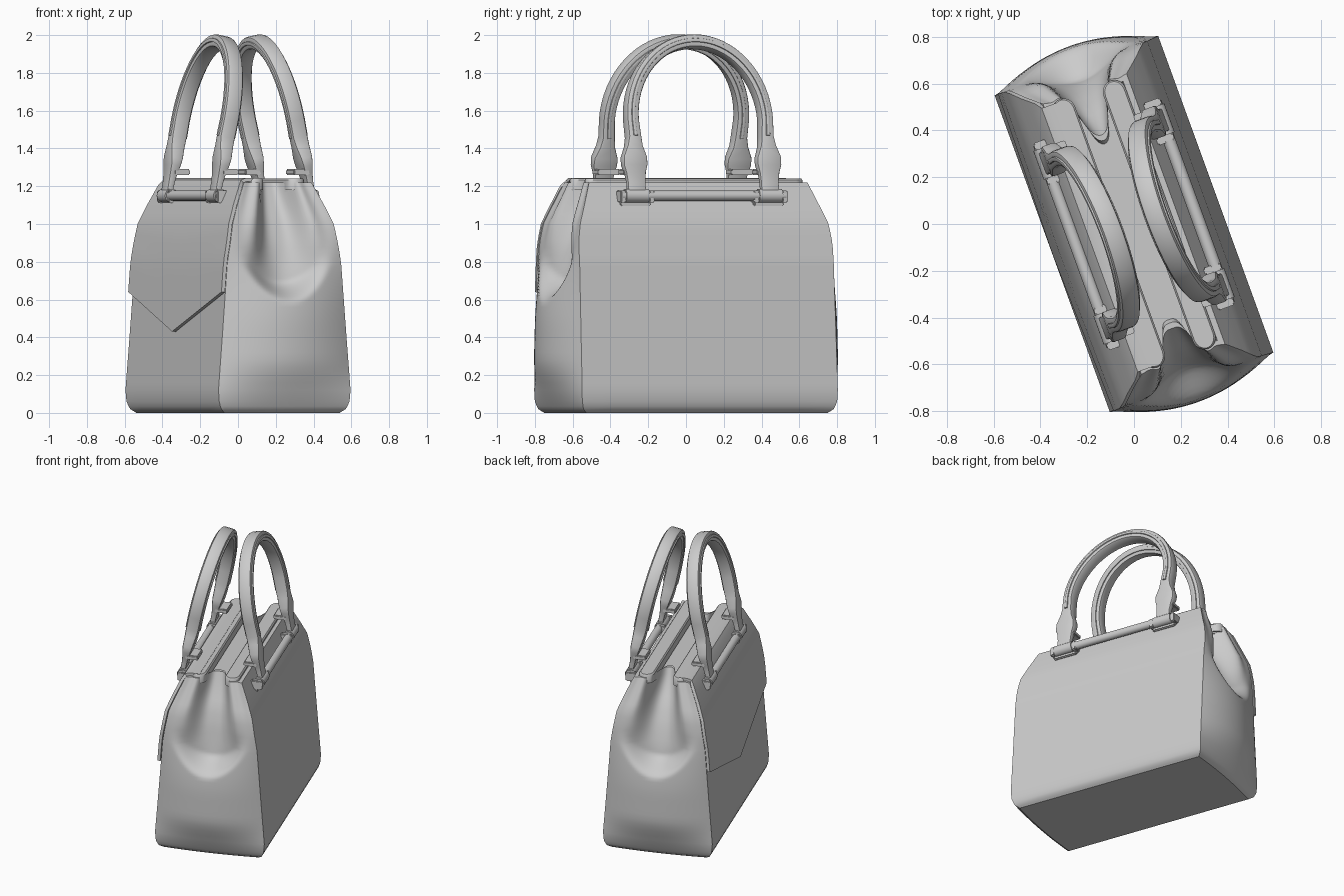
import bpy, bmesh, math
from mathutils import Vector, Matrix

if "Cube" in bpy.data.objects:
    bpy.data.objects.remove(bpy.data.objects["Cube"])

TURN = Matrix.Rotation(math.radians(20), 4, 'Z')   # whole bag is turned on the floor


def finish(name, bm, angle=35, thick=0):
    bmesh.ops.recalc_face_normals(bm, faces=bm.faces)
    bm.transform(TURN)
    me = bpy.data.meshes.new(name)
    bm.to_mesh(me)
    bm.free()
    ob = bpy.data.objects.new(name, me)
    bpy.context.collection.objects.link(ob)
    bpy.ops.object.select_all(action='DESELECT')
    bpy.context.view_layer.objects.active = ob
    ob.select_set(True)
    if thick:
        m = ob.modifiers.new("thickness", 'SOLIDIFY')
        m.thickness, m.offset = thick, 0
        bpy.ops.object.modifier_apply(modifier=m.name)
    bpy.ops.object.shade_smooth_by_angle(angle=math.radians(angle))
    return ob


def loft(bm, rings):
    vs = [[bm.verts.new(p) for p in r] for r in rings]
    n = len(vs[0])
    for a, b in zip(vs, vs[1:]):
        for i in range(n):
            j = (i + 1) % n
            bm.faces.new((a[i], a[j], b[j], b[i]))
    bm.faces.new(vs[0][::-1])
    bm.faces.new(vs[-1])


def interp(table, z):
    for (a, p), (b, q) in zip(table, table[1:]):
        if z <= b:
            return p + (q - p) * max(0, (z - a) / (b - a))
    return table[-1][1]


def smooth(t):
    t = max(0, min(1, t))
    return t * t * (3 - 2 * t)


# Half width and half length of the body by height
WIDTH = [(0, .325), (.02, .35), (.05, .366), (.12, .372), (.4, .35), (.6, .335),
         (.8, .32), (1.0, .285), (1.1, .245), (1.22, .19)]
LENGTH = [(0, .68), (.02, .705), (.06, .718), (.12, .72), (.9, .715), (1.0, .70), (1.22, .615)]


def W(z): return interp(WIDTH, z)
def L(z): return interp(LENGTH, z)


# Body: straight long panels, end gussets bulging below and folded in above
def gusset(z, t, l, deep):
    bulge = (.015 + .075 * smooth(z / .3)) * (1 - smooth((z - .45) / .7))
    start = .58 + .3 * t * t
    fold = .13 * smooth((z - start) / .12) + deep * smooth((z - .7) / .5)
    spread = .62 - .26 * smooth((z - .62) / .5)
    ripple = .02 * smooth((z - .72) / .4)
    y = l + bulge * (1 - t * t) - fold * math.exp(-(t / spread) ** 2) * (1 - t ** 4)
    return y + ripple * math.cos(11 * t) * (1 - t * t)


def body_ring(z, inset=0, drop=0):
    w, l = W(z) - inset, L(z) - inset
    ring = []
    for e, deep in ((1, .1), (-1, .03)):
        for i in range(41):
            t = 1 - i / 20
            ring.append((e * w * t, e * gusset(z, t, l, deep), z - drop))
        ring += [(-e * w, e * l * (1 - k / 4), z - drop) for k in range(1, 8)]
    return ring


bm = bmesh.new()
levels = [0, .008, .02, .035, .06, .12] + [.12 + .04 * i for i in range(1, 12)] \
    + [.57 + .0156 * i for i in range(1, 15)] + [.79 + .043 * i for i in range(1, 11)]
rings = [body_ring(z) for z in levels]
rings += [body_ring(1.22, .025), body_ring(1.22, .04, .05)]
loft(bm, rings)
finish("bag_body", bm)

# Front flap with a pointed lower edge, wrapping over the top
bm = bmesh.new()
grid = []
for i in range(25):
    s = i / 12 - 1
    low = .43 + .21 * abs(s)
    col = []
    for z in [low + (1 - low) * k / 6 for k in range(7)] + [1.05, 1.1, 1.15, 1.2]:
        col.append((-W(z) - .014, s * (L(z) + .005), z))
    for x, z in ((-.195, 1.226), (-.17, 1.234), (-.10, 1.234)):
        col.append((x, s * .6, z))
    grid.append([bm.verts.new(p) for p in col])
for a, b in zip(grid, grid[1:]):
    for k in range(len(a) - 1):
        bm.faces.new((a[k], a[k + 1], b[k + 1], b[k]))
finish("front_flap", bm, thick=.02)

# Frame strips with rounded ends on both sides of the opening
for s, side in ((1, "back"), (-1, "front")):
    bm = bmesh.new()
    outline = []
    for e in (1, -1):
        for k in range(9):
            a = math.pi * k / 8
            outline.append((s * .115 + e * .05 * math.cos(a), e * (.56 + .05 * math.sin(a))))
    rings = []
    for z, f in ((1.18, 1), (1.232, 1), (1.242, .85)):
        rings.append([(s * .115 + (x - s * .115) * f, y * (1 - (1 - f) * .06), z) for x, y in outline])
    loft(bm, rings)
    finish(side + "_frame_strip", bm)

# Handle path: (y, z, half size in arch plane, half size across)
foot = [(.375, 1.13, .05, .016), (.375, 1.22, .05, .018), (.376, 1.27, .056, .022),
        (.377, 1.31, .068, .028), (.377, 1.35, .068, .034), (.375, 1.41, .045, .04), (.373, 1.46, .036, .043)]
arch = []
for k in range(33):
    a = math.pi * k / 32
    arch.append((.378 * math.cos(a), 1.55 + .415 * math.sin(a), .034, .043))
PATH = foot + arch + [(-y, z, a, b) for y, z, a, b in reversed(foot)]
LEAN = -.205


def handle_sweep(name, s, in_scale, across_add, points):
    bm = bmesh.new()
    rings = []
    up = Vector((LEAN, 0, 1)).normalized()
    across = Vector((1, 0, -LEAN)).normalized()
    for i, (y, z, a, b) in enumerate(points):
        p, q = points[max(i - 1, 0)], points[min(i + 1, len(points) - 1)]
        d = Vector((q[0] - p[0], q[1] - p[1])).normalized()
        out = Vector((0, 1, 0)) * d.y - up * d.x
        c = Vector((.258 + (z - 1.2) * LEAN, y, z))
        a, b = a * in_scale, b + across_add
        r = min(a, b) * .4
        ring = []
        for sa, sb, flip in ((1, 1, 0), (-1, 1, 1), (-1, -1, 0), (1, -1, 1)):
            for k in range(3):
                t = math.pi / 4 * (2 - k if flip else k)
                v = c + out * sa * (a - r + r * math.cos(t)) + across * sb * (b - r + r * math.sin(t))
                ring.append((v.x * s, v.y, v.z))
        rings.append(ring)
    loft(bm, rings)
    finish(name, bm, 40)


def rod(name, s, r, y0, y1, x, z, seg=20):
    bm = bmesh.new()
    loft(bm, [[(s * (x + r * math.cos(2 * math.pi * i / seg)), y, z + r * math.sin(2 * math.pi * i / seg))
               for i in range(seg)] for y in (y0, y1)])
    finish(name, bm)


def box(name, s, x, y, z, sx, sy, sz):
    bm = bmesh.new()
    bmesh.ops.create_cube(bm, size=1, matrix=Matrix.Translation((s * x, y, z)) @ Matrix.Diagonal((sx, sy, sz, 1)))
    bmesh.ops.bevel(bm, geom=bm.edges[:], offset=.006, segments=2, affect='EDGES')
    finish(name, bm)


for s, side in ((1, "back"), (-1, "front")):
    handle_sweep(side + "_handle", s, 1, 0, PATH)
    handle_sweep(side + "_handle_piping", s, .3, .008, PATH[6:-6])
    # Mounting bar with sleeves, blocks and the inward tab of each handle foot
    rod(side + "_bar", s, .027, -.46, .46, .264, 1.15)
    for e, end in ((1, "left"), (-1, "right")):
        tag = f"{side}_{end}_"
        rod(tag + "sleeve", s, .036, e * .31, e * .44, .262, 1.15)
        for y in (.295, .455):
            box(tag + "bar_block", s, .25, e * y, 1.145, .075, .032, .065)
        box(tag + "wall_plate", s, .235, e * .375, 1.11, .05, .17, .03)
        box(tag + "foot_tab", s, .20, e * .376, 1.275, .09, .125, .03)
